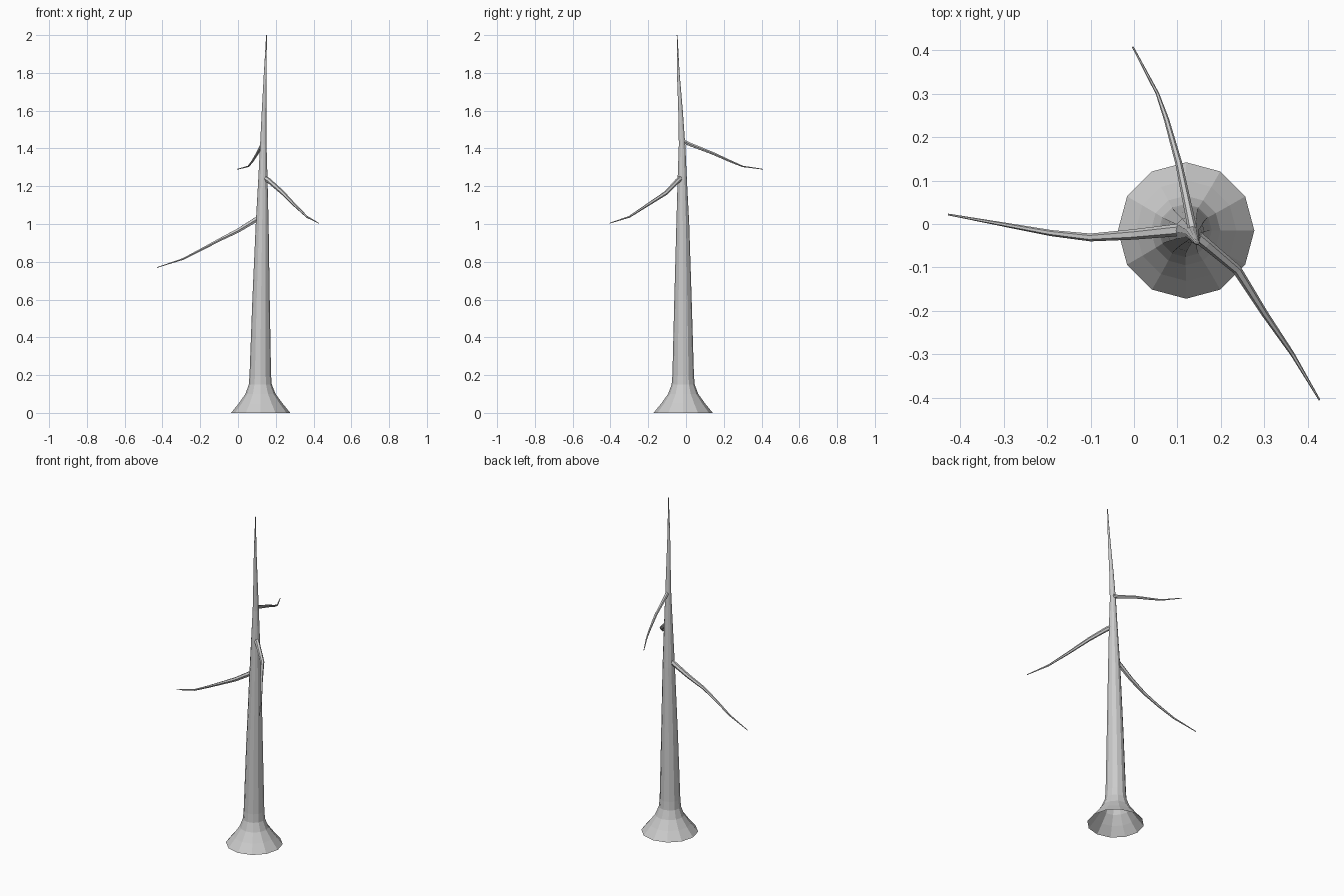
import bpy, bmesh, math
from mathutils import Vector


def tube(name, rings, sides, horizontal=False):
    """Skin rings given as (x, y, z, radius); the first end stays open, the last is capped."""
    bm = bmesh.new()
    pts = [Vector(r[:3]) for r in rings]
    loops = []
    for i, r in enumerate(rings):
        if horizontal:
            u, v = Vector((1, 0, 0)), Vector((0, 1, 0))
        else:
            t = (pts[min(i + 1, len(pts) - 1)] - pts[max(i - 1, 0)]).normalized()
            u = t.cross(Vector((0, 0, 1))).normalized()
            v = u.cross(t)
        loop = []
        for k in range(sides):
            a = 2 * math.pi * k / sides
            loop.append(bm.verts.new(pts[i] + (u * math.cos(a) + v * math.sin(a)) * r[3]))
        loops.append(loop)
    for a, b in zip(loops, loops[1:]):
        for k in range(sides):
            n = (k + 1) % sides
            bm.faces.new((a[k], a[n], b[n], b[k]))
    bm.faces.new(loops[-1])
    bmesh.ops.recalc_face_normals(bm, faces=bm.faces)
    mesh = bpy.data.meshes.new(name)
    bm.to_mesh(mesh)
    bm.free()
    ob = bpy.data.objects.new(name, mesh)
    bpy.context.collection.objects.link(ob)
    return ob


# Trunk with flared, open root
tube("trunk", [
    (0.12, -0.015, 0.0, 0.157),
    (0.12, -0.015, 0.05, 0.116),
    (0.119, -0.015, 0.10, 0.08),
    (0.118, -0.015, 0.15, 0.061),
    (0.118, -0.015, 0.20, 0.057),
    (0.122, -0.016, 0.60, 0.046),
    (0.128, -0.017, 1.00, 0.034),
    (0.132, -0.020, 1.25, 0.024),
    (0.134, -0.021, 1.42, 0.017),
    (0.138, -0.029, 1.60, 0.012),
    (0.144, -0.041, 1.80, 0.007),
    (0.151, -0.047, 2.00, 0.002),
], 12, horizontal=True)

# Drooping bare branches
tube("left_branch", [
    (0.12, -0.013, 1.037, 0.015),
    (0.09, -0.015, 1.02, 0.014),
    (0.0, -0.024, 0.965, 0.012),
    (-0.10, -0.031, 0.915, 0.009),
    (-0.19, -0.021, 0.867, 0.007),
    (-0.29, -0.003, 0.815, 0.005),
    (-0.428, 0.022, 0.77, 0.002),
], 6)
tube("right_branch", [
    (0.14, -0.025, 1.245, 0.014),
    (0.165, -0.045, 1.228, 0.013),
    (0.237, -0.105, 1.165, 0.011),
    (0.30, -0.205, 1.10, 0.008),
    (0.365, -0.30, 1.038, 0.005),
    (0.427, -0.405, 1.004, 0.002),
], 6)
tube("back_branch", [
    (0.136, -0.018, 1.44, 0.011),
    (0.128, 0.02, 1.422, 0.010),
    (0.103, 0.14, 1.375, 0.008),
    (0.075, 0.24, 1.33, 0.006),
    (0.054, 0.30, 1.305, 0.004),
    (-0.003, 0.408, 1.29, 0.002),
], 6)
